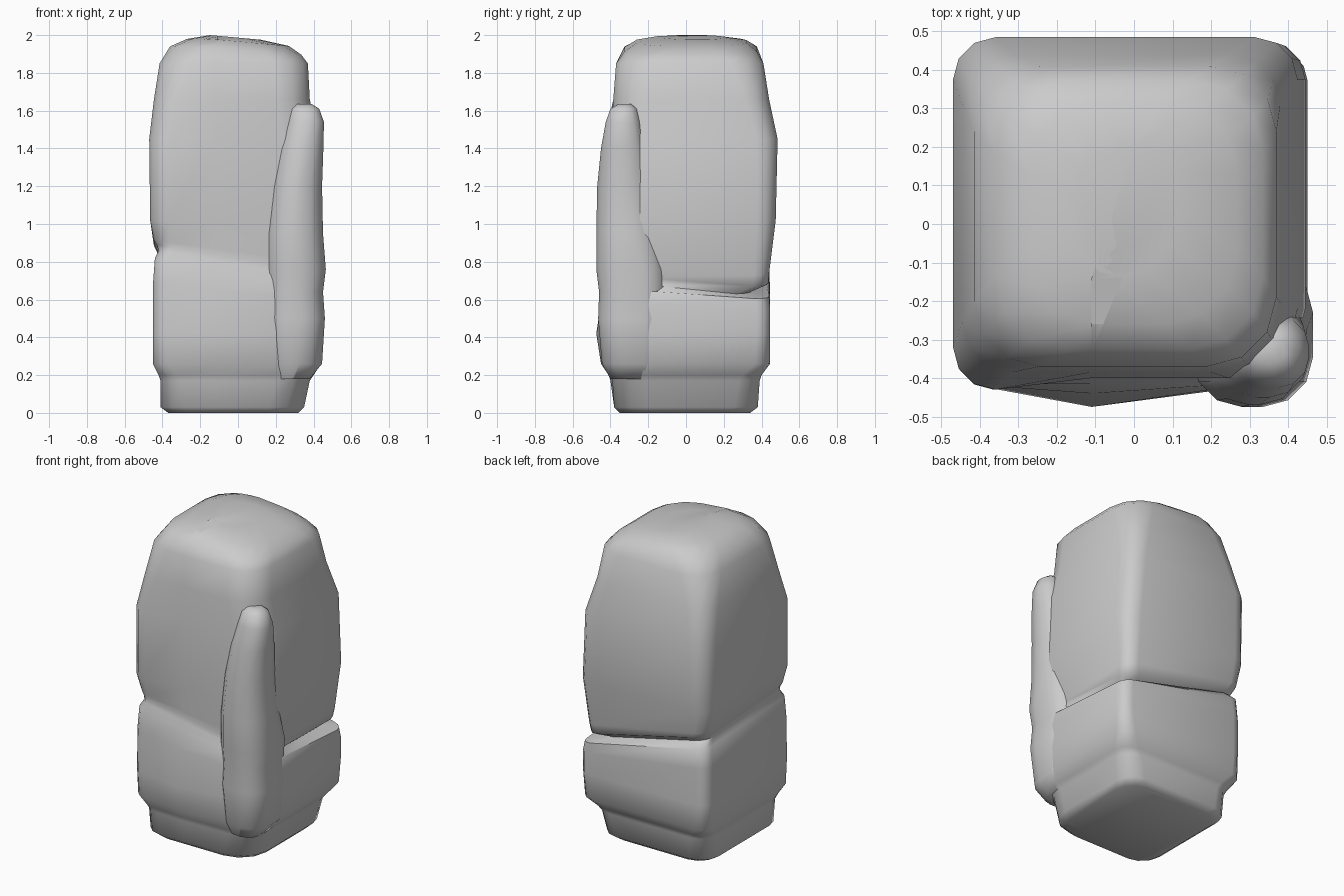
import bpy, bmesh, math


def ring(x0, x1, y0, y1, r, front=0.0, broken=0.0):
    """Rounded rectangle; the front edge can be pushed out in the middle
    and the front right corner can have a wider radius."""
    f = max(r, broken)
    pts = []
    for cx, cy, a0, q in ((x1 - f, y0 + f, -90, f), (x1 - r, y1 - r, 0, r),
                          (x0 + r, y1 - r, 90, r), (x0 + r, y0 + r, 180, r)):
        for k in range(4):
            a = math.radians(a0 + 30 * k)
            pts.append((cx + q * math.cos(a), cy + q * math.sin(a)))
    pts.append((-0.11 if x0 < 0 else (x0 + x1) / 2, y0 - front))
    return pts


def loft(name, sections, shape=lambda x, y, z: (x, y, z), broken=0.0):
    bm = bmesh.new()
    rows = []
    for z, x0, x1, y0, y1, r, *front in sections:
        push = front[0] if front else 0
        rows.append([bm.verts.new(shape(x, y, z))
                     for x, y in ring(x0, x1, y0, y1, r, push, broken)])
    n = len(rows[0])
    for a, b in zip(rows, rows[1:]):
        for i in range(n):
            j = (i + 1) % n
            bm.faces.new((a[i], a[j], b[j], b[i]))
    bm.faces.new(rows[0][::-1])
    bm.faces.new(rows[-1])
    bmesh.ops.recalc_face_normals(bm, faces=bm.faces)
    me = bpy.data.meshes.new(name)
    bm.to_mesh(me)
    bm.free()
    ob = bpy.data.objects.new(name, me)
    bpy.context.collection.objects.link(ob)
    bpy.ops.object.select_all(action='DESELECT')
    ob.select_set(True)
    bpy.context.view_layer.objects.active = ob
    bpy.ops.object.shade_smooth_by_angle(angle=math.radians(60))
    return ob


def weather(x, y, z):
    h = z
    # The crack falls from the left side to the back right corner
    if 0.5 < h < 1.0:
        w = 1 - abs(h - 0.73) / 0.29
        z += w * (0.03 - 0.18 * x)
        if y < -0.25:
            z += 0.04 * w
        if x > 0.25 and y > 0.25:
            z -= 0.05 * w
    # Deep chip in the crack at the back right corner
    if 0.71 < h < 0.74 and x > 0.25 and y > 0.25:
        x, y = x - 0.05, y - 0.06
    # The crown slopes gently to the right
    if h > 1.9:
        z -= 0.09 * max(0, x + 0.15)
    # Swelling down the front left edge of the upper block
    if 0.95 < h < 1.6 and x < -0.25 and y < -0.25:
        y -= 0.03
    return x, y, z


# Main stone: plinth, lower block, crack, upper block, rounded crown
loft("stone_pillar", [
    (0.00, -0.37, 0.32, -0.35, 0.34, 0.12),
    (0.03, -0.41, 0.35, -0.38, 0.38, 0.12),
    (0.17, -0.41, 0.38, -0.39, 0.39, 0.11, 0.01),
    (0.20, -0.42, 0.40, -0.40, 0.40, 0.10, 0.01),
    (0.26, -0.45, 0.44, -0.42, 0.445, 0.08, 0.03),
    (0.42, -0.45, 0.45, -0.425, 0.445, 0.07, 0.05),
    (0.60, -0.45, 0.45, -0.42, 0.445, 0.07, 0.02),
    (0.69, -0.44, 0.44, -0.415, 0.44, 0.07),
    (0.72, -0.42, 0.405, -0.40, 0.405, 0.08),
    (0.755, -0.43, 0.405, -0.395, 0.435, 0.08),
    (0.80, -0.445, 0.415, -0.395, 0.44, 0.08),
    (1.02, -0.465, 0.445, -0.40, 0.475, 0.10),
    (1.45, -0.47, 0.425, -0.40, 0.485, 0.11),
    (1.66, -0.445, 0.38, -0.385, 0.44, 0.13),
    (1.85, -0.415, 0.37, -0.37, 0.41, 0.17),
    (1.94, -0.36, 0.335, -0.325, 0.375, 0.19),
    (1.98, -0.27, 0.27, -0.26, 0.32, 0.19),
    (2.00, -0.15, 0.12, -0.14, 0.20, 0.12),
], weather, broken=0.18)

# Leaning slab fused to the front right edge
loft("corner_slab", [
    (0.18, 0.19, 0.38, -0.40, -0.13, 0.08),
    (0.26, 0.16, 0.445, -0.445, -0.10, 0.12),
    (0.50, 0.15, 0.46, -0.465, -0.10, 0.12),
    (0.64, 0.155, 0.45, -0.46, -0.10, 0.12),
    (0.76, 0.15, 0.465, -0.475, -0.10, 0.13),
    (0.95, 0.15, 0.45, -0.475, -0.14, 0.13),
    (1.20, 0.18, 0.445, -0.47, -0.18, 0.12),
    (1.40, 0.22, 0.452, -0.45, -0.21, 0.10),
    (1.54, 0.26, 0.455, -0.425, -0.24, 0.08),
    (1.61, 0.28, 0.43, -0.40, -0.26, 0.06),
    (1.635, 0.31, 0.39, -0.36, -0.29, 0.025),
])
